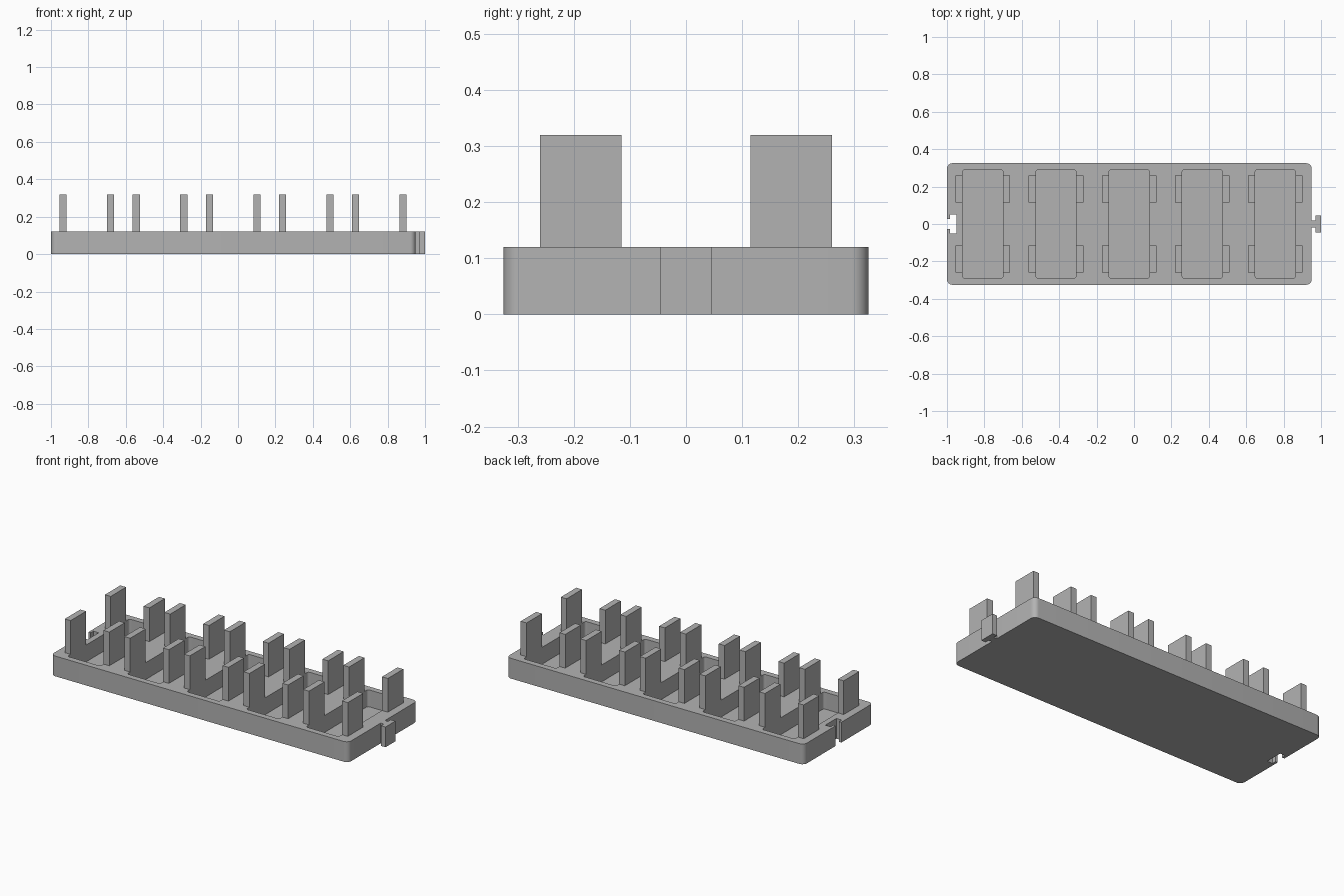
import bpy, bmesh, math

old = bpy.data.objects.get("Cube")
if old:
    bpy.data.objects.remove(old, do_unlink=True)

grey = bpy.data.materials.new("plain_grey")
grey.use_nodes = True
COLOUR = (0.45, 0.45, 0.45, 1)
grey.diffuse_color = COLOUR
grey.node_tree.nodes["Principled BSDF"].inputs["Base Color"].default_value = COLOUR

TOP, FLOOR, POST_TOP = 0.12, 0.02, 0.32
LEFT, RIGHT, HALF_Y = -1.0, 0.95, 0.325
MID_X, PITCH = -0.026, 0.391


def arc(cx, cy, r, start, steps=8):
    """Quarter circle running counterclockwise from a start angle in degrees."""
    angles = [math.radians(start + 90 * i / steps) for i in range(steps + 1)]
    return [(cx + r * math.cos(a), cy + r * math.sin(a)) for a in angles]


def rounded_corner(x0, x1, hy, r, index):
    cx = (x1 - r) if index in (0, 3) else (x0 + r)
    cy = (hy - r) if index in (0, 1) else (r - hy)
    return arc(cx, cy, r, 90 * index)


def prism(name, outline, z0, z1):
    """Extrude a counterclockwise outline straight up."""
    bm = bmesh.new()
    face = bm.faces.new([bm.verts.new((x, y, z0)) for x, y in outline])
    top = bmesh.ops.extrude_face_region(bm, geom=[face])["geom"]
    verts = [g for g in top if isinstance(g, bmesh.types.BMVert)]
    bmesh.ops.translate(bm, verts=verts, vec=(0, 0, z1 - z0))
    bmesh.ops.recalc_face_normals(bm, faces=bm.faces)
    mesh = bpy.data.meshes.new(name)
    bm.to_mesh(mesh)
    bm.free()
    mesh.materials.append(grey)
    obj = bpy.data.objects.new(name, mesh)
    bpy.context.collection.objects.link(obj)
    return obj


def mirrored(points):
    """Add the reflection across the x axis, in reverse order."""
    return points + [(x, -y) for x, y in reversed(points)]


# Tray outline with a T-shaped tab on one end and a matching slot on the other
corner = [rounded_corner(LEFT, RIGHT, HALF_Y, 0.03, i) for i in range(4)]
tab = mirrored([(RIGHT, -0.02), (0.97, -0.02), (0.97, -0.046), (1.0, -0.046)])
slot = mirrored([(LEFT, 0.027), (-0.985, 0.027), (-0.985, 0.052), (-0.95, 0.052)])
tray = prism("tray", tab + corner[0] + corner[1] + slot + corner[2] + corner[3], 0, TOP)

# Pockets sunk into the tray, with two pairs of upright posts beside each
for i in range(5):
    cx = MID_X + (i - 2) * PITCH
    x0, x1 = cx - 0.108, cx + 0.108
    outline = sum((rounded_corner(x0, x1, 0.29, 0.013, k) for k in range(4)), [])
    cutter = prism("pocket_cutter", outline, FLOOR, TOP + 0.1)
    cutter.hide_render = True
    cut = tray.modifiers.new("pocket", "BOOLEAN")
    cut.operation, cut.solver, cut.object = "DIFFERENCE", "EXACT", cutter
    bpy.context.view_layer.objects.active = tray
    bpy.ops.object.modifier_apply(modifier=cut.name)
    bpy.data.objects.remove(cutter, do_unlink=True)

    for a, b in ((cx - 0.146, x0), (x1, cx + 0.146)):
        for c, d in ((-0.26, -0.115), (0.115, 0.26)):
            prism("post", [(a, c), (b, c), (b, d), (a, d)], TOP, POST_TOP)

# Smooth the rounded corners only
bpy.ops.object.select_all(action="DESELECT")
tray.select_set(True)
bpy.context.view_layer.objects.active = tray
bpy.ops.object.shade_smooth_by_angle(angle=math.radians(30))
